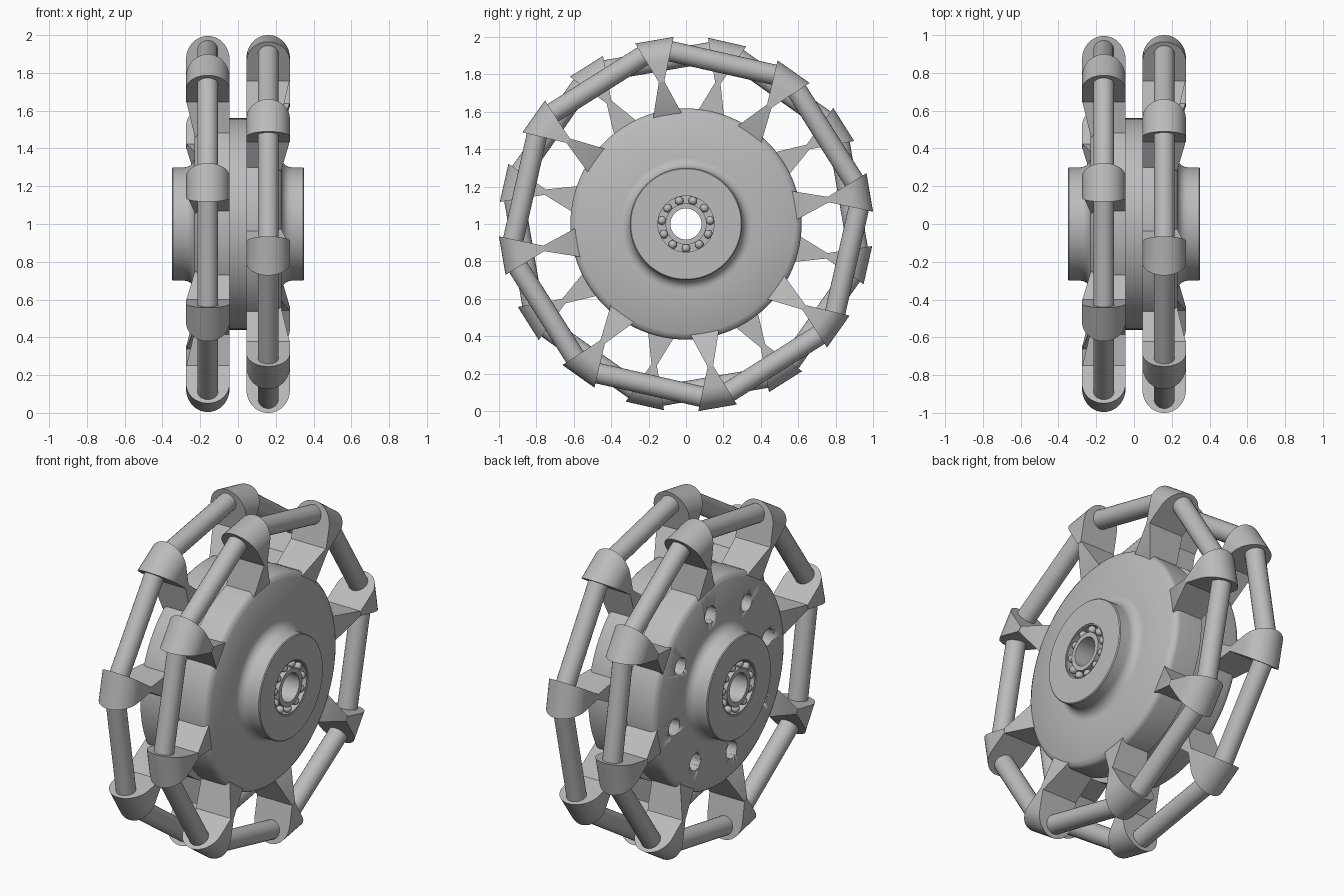
import bpy, bmesh, math
from mathutils import Matrix, Vector

cube = bpy.data.objects.get("Cube")
if cube:
    bpy.data.objects.remove(cube, do_unlink=True)

grey = bpy.data.materials.new("plain grey")
grey.use_nodes = True
colour = (0.5, 0.5, 0.5, 1)
grey.diffuse_color = colour
grey.node_tree.nodes["Principled BSDF"].inputs["Base Color"].default_value = colour

CENTRE = Vector((0, 0, 1))
STEP = math.radians(45)
RING_X = 0.16
ROD_RING = 0.955


def finish(name, bm, angle=35):
    """Turn a bmesh into a shaded object."""
    bmesh.ops.recalc_face_normals(bm, faces=bm.faces)
    mesh = bpy.data.meshes.new(name)
    bm.to_mesh(mesh)
    bm.free()
    mesh.materials.append(grey)
    ob = bpy.data.objects.new(name, mesh)
    bpy.context.collection.objects.link(ob)
    bpy.ops.object.select_all(action='DESELECT')
    ob.select_set(True)
    bpy.context.view_layer.objects.active = ob
    bpy.ops.object.shade_smooth_by_angle(angle=math.radians(angle))
    return ob


def around(angle):
    """Place a part made pointing along +y at an angle about the axle."""
    return Matrix.Translation(CENTRE) @ Matrix.Rotation(angle, 4, 'X')


def lathe(name, profile, steps=96):
    """Spin a closed (x, radius) profile about the axle."""
    bm = bmesh.new()
    rings = []
    for i in range(steps):
        m = around(math.tau * i / steps)
        rings.append([bm.verts.new(m @ Vector((x, r, 0))) for x, r in profile])
    for i in range(steps):
        a, b = rings[i - 1], rings[i]
        for j in range(len(profile)):
            bm.faces.new((a[j - 1], a[j], b[j], b[j - 1]))
    return finish(name, bm)


def prism(bm, matrix, outline, half_width):
    """Solid from an (x, radius) outline whose thickness follows the radius."""
    sides = [[bm.verts.new(matrix @ Vector((x, r, s * half_width(r)))) for x, r in outline]
             for s in (-1, 1)]
    bm.faces.new(sides[0])
    bm.faces.new(sides[1][::-1])
    for j in range(len(outline)):
        bm.faces.new((sides[0][j - 1], sides[0][j], sides[1][j], sides[1][j - 1]))


def cylinder(bm, matrix, radius, depth, segments):
    bmesh.ops.create_cone(bm, cap_ends=True, segments=segments, radius1=radius,
                          radius2=radius, depth=depth, matrix=matrix)


# Hub: half profile from bearing pocket out over the boss and rim to the groove
half = [(0.345, 0.083), (0.345, 0.11), (0.3, 0.11), (0.3, 0.15), (0.345, 0.15),
        (0.345, 0.157), (0.35, 0.157), (0.35, 0.295), (0.345, 0.3)]
for i in range(7):                      # fillet between boss and disc
    a = math.radians(15 * i)
    half.append((0.285 - 0.055 * math.sin(a), 0.355 - 0.055 * math.cos(a)))
half.append((0.23, 0.585))
for i in range(1, 6):                   # rounded rim
    a = math.radians(18 * i)
    half.append((0.19 + 0.035 * math.cos(a), 0.585 + 0.033 * math.sin(a)))
half += [(0.045, 0.618), (0.045, 0.56)]
hub = lathe("hub", half + [(-x, r) for x, r in reversed(half)])

# Blind holes in one disc face
bm = bmesh.new()
BACK_START = math.radians(32.25)
FRONT_START = math.radians(9.75)
for k in range(8):
    m = around(BACK_START + k * STEP) @ Matrix.Translation((-0.2, 0.45, 0))
    cylinder(bm, m @ Matrix.Rotation(math.pi / 2, 4, 'Y'), 0.05, 0.3, 32)
cutter = finish("hole_cutter", bm)
cutter.hide_render = True
cut = hub.modifiers.new("holes", 'BOOLEAN')
cut.operation = 'DIFFERENCE'
cut.solver = 'EXACT'
cut.object = cutter
bpy.context.view_layer.objects.active = hub
bpy.ops.object.modifier_apply(modifier=cut.name)
bpy.data.objects.remove(cutter, do_unlink=True)

# Bearing balls on both ends
for name, x in (("left_bearing_balls", 0.325), ("right_bearing_balls", -0.325)):
    bm = bmesh.new()
    for k in range(11):
        m = around(math.tau * (k + 0.25) / 11) @ Matrix.Translation((x, 0.13, 0))
        bmesh.ops.create_uvsphere(bm, u_segments=16, v_segments=10, radius=0.023, matrix=m)
    finish(name, bm, 60)

# Spokes with domed caps, and the rods that join them
NECK, TOP, DOME = 0.77, 0.997, 0.115
for side, sign, start in (("left", 1, FRONT_START), ("right", -1, BACK_START)):
    dome = [(sign * RING_X + DOME * math.cos(math.pi * i / 20),
             TOP - DOME + DOME * math.sin(math.pi * i / 20)) for i in range(21)]
    inner, outer = sign * 0.045, sign * 0.275
    low, high = min(inner, outer), max(inner, outer)
    cap = dome + [(low, NECK), (high, NECK)]
    foot = [(inner, NECK + 0.01), (outer, NECK + 0.01), (sign * 0.23, 0.6),
            (sign * 0.2, 0.54), (inner, 0.54)]

    caps, feet, rods = bmesh.new(), bmesh.new(), bmesh.new()
    for k in range(8):
        m = around(start + k * STEP)
        prism(caps, m, cap, lambda r: 0.014 + (r - NECK) * 0.4)
        prism(feet, m, foot, lambda r: 0.012 + (NECK + 0.01 - r) * 0.34)
        mid = around(start + (k + 0.5) * STEP)
        place = Matrix.Translation((sign * RING_X, ROD_RING * math.cos(STEP / 2), 0))
        cylinder(rods, mid @ place, 0.055, 2 * ROD_RING * math.sin(STEP / 2) - 0.1, 24)
    finish(side + "_spoke_caps", caps)
    finish(side + "_spoke_feet", feet)
    finish(side + "_rods", rods)
